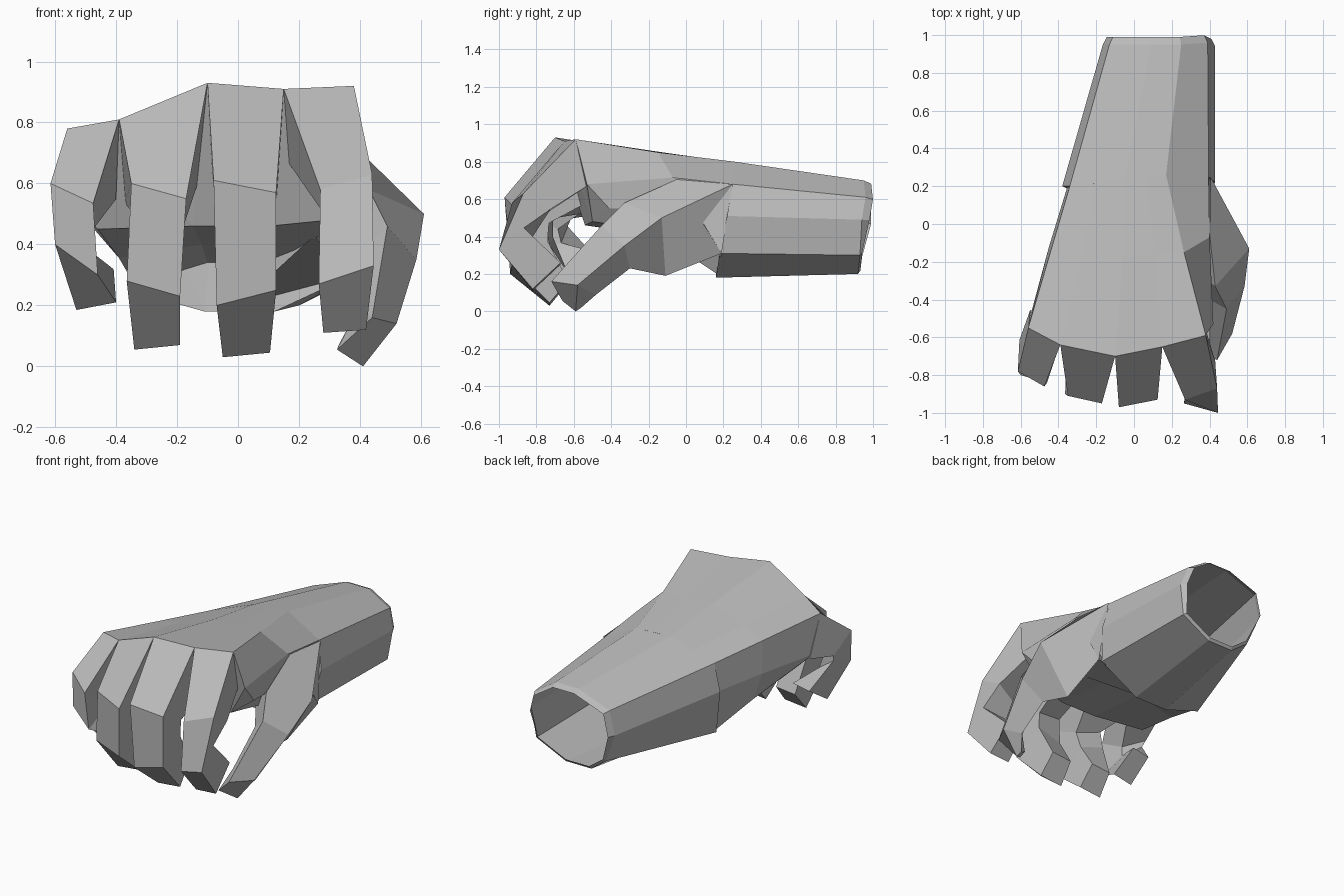
import bpy
import bmesh
from mathutils import Vector

grey = bpy.data.materials.new("plain grey")
grey.diffuse_color = (0.5, 0.5, 0.5, 1)


def loft(name, rings, open_end=False):
    """Skin equal-length rings of points, closing the ends unless the last is left open."""
    bm = bmesh.new()
    rows = [[bm.verts.new(p) for p in ring] for ring in rings]
    n = len(rows[0])
    for a, b in zip(rows, rows[1:]):
        for i in range(n):
            j = (i + 1) % n
            bm.faces.new((a[i], a[j], b[j], b[i]))
    caps = [bm.faces.new(rows[0][::-1])]
    if not open_end:
        caps.append(bm.faces.new(rows[-1]))
    bmesh.ops.triangulate(bm, faces=caps)
    bmesh.ops.recalc_face_normals(bm, faces=bm.faces)
    me = bpy.data.meshes.new(name)
    bm.to_mesh(me)
    bm.free()
    me.materials.append(grey)
    ob = bpy.data.objects.new(name, me)
    bpy.context.collection.objects.link(ob)
    return ob


def finger(name, rings):
    """Each ring: left and right outer corners, then the (dy, dz) to the inner side."""
    full = []
    for left, right, (dy, dz) in rings:
        l, r = Vector(left), Vector(right)
        d = Vector((0, dy, dz))
        pinch = (r - l) * 0.06
        full.append([l, r, r + d - pinch, l + d + pinch])
    loft(name, full)


# Forearm: ten-sided hollow sleeve with a chamfered open rear rim
wrist = [(.17, .26, .80), (.395, .25, .68), (.43, .22, .51), (.40, .18, .31), (.12, .16, .18),
         (-.11, .16, .18), (-.34, .18, .245), (-.38, .20, .52), (-.34, .20, .69), (-.05, .23, .795)]
rear = [(.25, .95, .70), (.39, .96, .61), (.43, .94, .49), (.40, .93, .30), (.20, .92, .20),
        (.02, .92, .20), (-.09, .93, .28), (-.165, .95, .47), (-.13, .95, .62), (.09, .95, .70)]
mid = Vector((.13, .95, .45))
rim = [mid + (Vector(p) - mid) * 0.93 + Vector((0, .04 if p[2] > .4 else .01, 0)) for p in rear]
loft("forearm", [wrist, rear, rim], open_end=True)

# Palm: wrist section, a middle section, then the knuckle line
palm_back = [(.17, .26, .80), (.395, .25, .68), (.41, .23, .51), (.37, .20, .33), (.13, .18, .34),
             (-.10, .18, .34), (-.335, .18, .26), (-.355, .19, .51), (-.34, .20, .69),
             (-.20, .215, .74), (-.05, .23, .795), (.06, .245, .798)]
palm_mid = [(.265, -.15, .85), (.40, -.07, .715), (.40, -.08, .55), (.35, -.10, .42),
            (.12, -.10, .40), (-.12, -.10, .40), (-.39, -.12, .355), (-.45, -.12, .53),
            (-.44, -.14, .73), (-.28, -.18, .775), (-.06, -.18, .85), (.11, -.16, .855)]
palm_front = [(.38, -.59, .92), (.42, -.53, .68), (.40, -.41, .55), (.30, -.50, .48),
              (.10, -.54, .46), (-.15, -.54, .46), (-.46, -.47, .45), (-.55, -.49, .54),
              (-.56, -.55, .78), (-.39, -.64, .81), (-.10, -.70, .93), (.15, -.65, .91)]
loft("palm", [palm_back, palm_mid, palm_front])

# Fingers: knuckle, middle joint, end joint, tip
finger("index_finger", [
    ((.15, -.65, .91), (.38, -.59, .92), (.08, -.24)),
    ((.27, -.93, .58), (.44, -.87, .63), (.15, -.08)),
    ((.265, -.95, .27), (.445, -1.0, .33), (.13, .12)),
    ((.28, -.82, .11), (.42, -.82, .12), (.15, .14))])
finger("middle_finger", [
    ((-.10, -.70, .93), (.15, -.65, .91), (.18, -.30)),
    ((-.08, -.97, .61), (.125, -.93, .57), (.20, -.10)),
    ((-.07, -.94, .20), (.125, -.93, .25), (.19, .13)),
    ((-.05, -.73, .03), (.105, -.73, .045), (.10, .12))])
finger("ring_finger", [
    ((-.39, -.64, .81), (-.10, -.70, .93), (.18, -.28)),
    ((-.35, -.91, .60), (-.17, -.95, .55), (.20, -.10)),
    ((-.365, -.90, .28), (-.19, -.92, .23), (.19, .12)),
    ((-.34, -.72, .055), (-.19, -.72, .07), (.10, .12))])
finger("little_finger", [
    ((-.56, -.55, .78), (-.39, -.64, .81), (.10, -.26)),
    ((-.615, -.78, .60), (-.475, -.86, .535), (.17, -.10)),
    ((-.60, -.80, .40), (-.46, -.84, .30), (.17, .06)),
    ((-.53, -.66, .185), (-.40, -.66, .21), (.17, .11))])

# Thumb with its broad base: top, outer, lower and inner corner of each joint
loft("thumb", [
    [(.40, -.05, .705), (.405, .25, .68), (.43, .19, .31), (.0, .165, .20)],
    [(.43, -.33, .58), (.61, -.13, .50), (.42, -.11, .19), (.25, -.18, .43)],
    [(.49, -.45, .46), (.585, -.33, .35), (.45, -.30, .23), (.40, -.40, .38)],
    [(.44, -.72, .16), (.52, -.58, .14), (.46, -.48, .09), (.40, -.62, .20)],
    [(.325, -.66, .055), (.41, -.59, 0), (.40, -.56, .02), (.33, -.61, .07)]])
